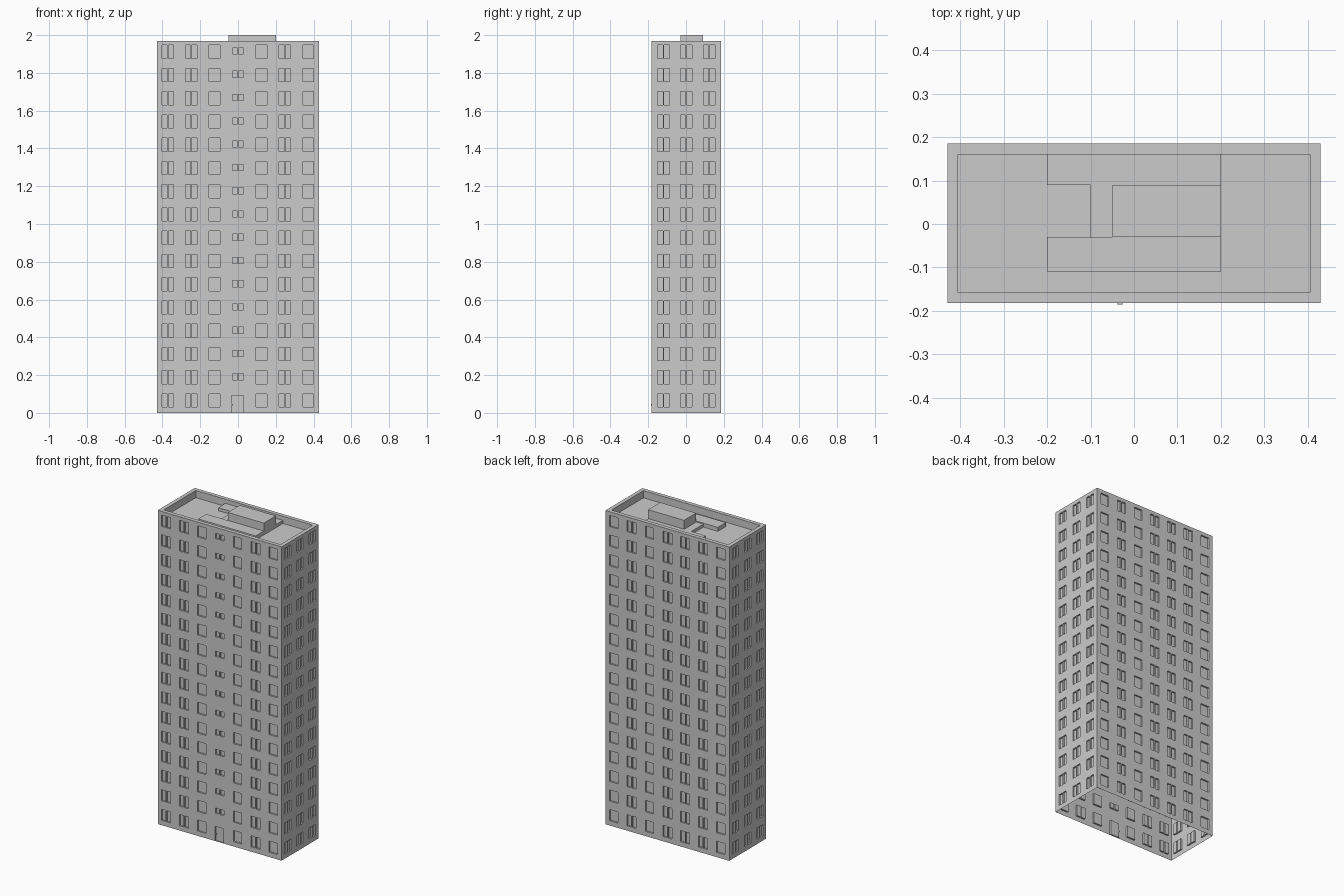
import bpy, bmesh
from mathutils import Vector

if "Cube" in bpy.data.objects:
    bpy.data.objects.remove(bpy.data.objects["Cube"])

X, Y0, Y1, TOP = 0.43, -0.182, 0.185, 1.97
FLOORS, STOREY, DEPTH = 16, 1.97 / 16, 0.01
PITCH, ROOF, RIM = 0.124, 1.925, 0.0245


def finish(name, bm):
    bmesh.ops.remove_doubles(bm, verts=bm.verts, dist=1e-5)
    me = bpy.data.meshes.new(name)
    bm.to_mesh(me)
    bm.free()
    ob = bpy.data.objects.new(name, me)
    bpy.context.collection.objects.link(ob)
    return ob


def box(name, x0, x1, y0, y1, z0, z1):
    bm = bmesh.new()
    bmesh.ops.create_cube(bm, size=1)
    for v in bm.verts:
        v.co = Vector(((x0 + x1) / 2 + v.co.x * (x1 - x0),
                       (y0 + y1) / 2 + v.co.y * (y1 - y0),
                       (z0 + z1) / 2 + v.co.z * (z1 - z0)))
    return finish(name, bm)


def panes(c, kind, z):
    """Openings (u0, u1, z0, z1) of one window centred on c, on a floor at z."""
    if kind == "single":
        return [(c - 0.029, c + 0.029, z + 0.03, z + 0.1)]
    if kind == "small":
        return [(c + s - 0.013, c + s + 0.013, z + 0.052, z + 0.085) for s in (-0.016, 0.016)]
    return [(c + s - 0.014, c + s + 0.014, z + 0.03, z + 0.1) for s in (-0.017, 0.017)]


def wall(name, origin, along, length, openings):
    """Wall sheet with recessed openings; u runs to the right seen from outside."""
    along = Vector(along)
    inward = Vector((0, 0, 1)).cross(along)
    bm = bmesh.new()

    def quad(pts):
        bm.faces.new([bm.verts.new(Vector(origin) + along * u + inward * d + Vector((0, 0, z)))
                      for u, d, z in pts])

    us = sorted({round(v, 5) for o in openings for v in o[:2]} | {0, length})
    zs = sorted({round(v, 5) for o in openings for v in o[2:]} | {0, TOP})
    for a, b in zip(us, us[1:]):
        for c, d in zip(zs, zs[1:]):
            u, z = (a + b) / 2, (c + d) / 2
            if not any(o[0] < u < o[1] and o[2] < z < o[3] for o in openings):
                quad([(a, 0, c), (b, 0, c), (b, 0, d), (a, 0, d)])
    # Recess: glass plus the four reveals
    for a, b, c, d in openings:
        ring = [(a, c), (b, c), (b, d), (a, d)]
        quad([(u, DEPTH, z) for u, z in ring])
        for (u, z), (p, q) in zip(ring, ring[1:] + ring[:1]):
            quad([(u, 0, z), (p, 0, q), (p, DEPTH, q), (u, DEPTH, z)])
    return finish(name, bm)


S, D, M = "single", "double", "small"
levels = [i * STOREY for i in range(FLOORS)]


def long_openings(kinds):
    out = []
    for i, z in enumerate(levels):
        for k, kind in enumerate(kinds):
            if kind == M and i == 0:
                out.append((X - 0.034, X + 0.028, 0, 0.092))   # entrance
            else:
                out += panes(X + (k - 3) * PITCH, kind, z)
    return out


# Four walls
width = Y1 - Y0
side = [p for z in levels for k in (-1, 0, 1) for p in panes(width / 2 + k * 0.121, D, z)]
wall("front_wall", (-X, Y0, 0), (1, 0, 0), 2 * X, long_openings([D, D, S, M, S, D, S]))
wall("back_wall", (X, Y1, 0), (-1, 0, 0), 2 * X, long_openings([S, D, S, D, D, D, S]))
wall("right_wall", (X, Y0, 0), (0, 1, 0), width, side)
wall("left_wall", (-X, Y1, 0), (0, -1, 0), width, side)

# Parapet rim, its inner sides and the roof deck
bm = bmesh.new()


def loop(inset, z):
    x, a, b = X - inset, Y0 + inset, Y1 - inset
    return [bm.verts.new(p) for p in ((-x, a, z), (x, a, z), (x, b, z), (-x, b, z))]


rings = [loop(0, TOP), loop(RIM, TOP), loop(RIM, ROOF)]
for r, s in zip(rings, rings[1:]):
    for i in range(4):
        j = (i + 1) % 4
        bm.faces.new((r[i], r[j], s[j], s[i]))
bm.faces.new(rings[-1])
finish("parapet_and_roof", bm)

# Rooftop structures
box("roof_platform_front", -0.2, 0.2, -0.11, -0.03, ROOF, 1.95)
box("roof_platform_back", -0.2, 0.2, 0.09, Y1 - RIM, ROOF, 1.944)
box("roof_platform_link", -0.1, -0.05, -0.03, 0.09, ROOF, 1.944)
box("roof_machine_room", -0.05, 0.2, -0.03, 0.09, ROOF, 2.0)

# Door handle
box("door_handle", -0.038, -0.026, -0.185, Y0 + DEPTH, 0.04, 0.046)
